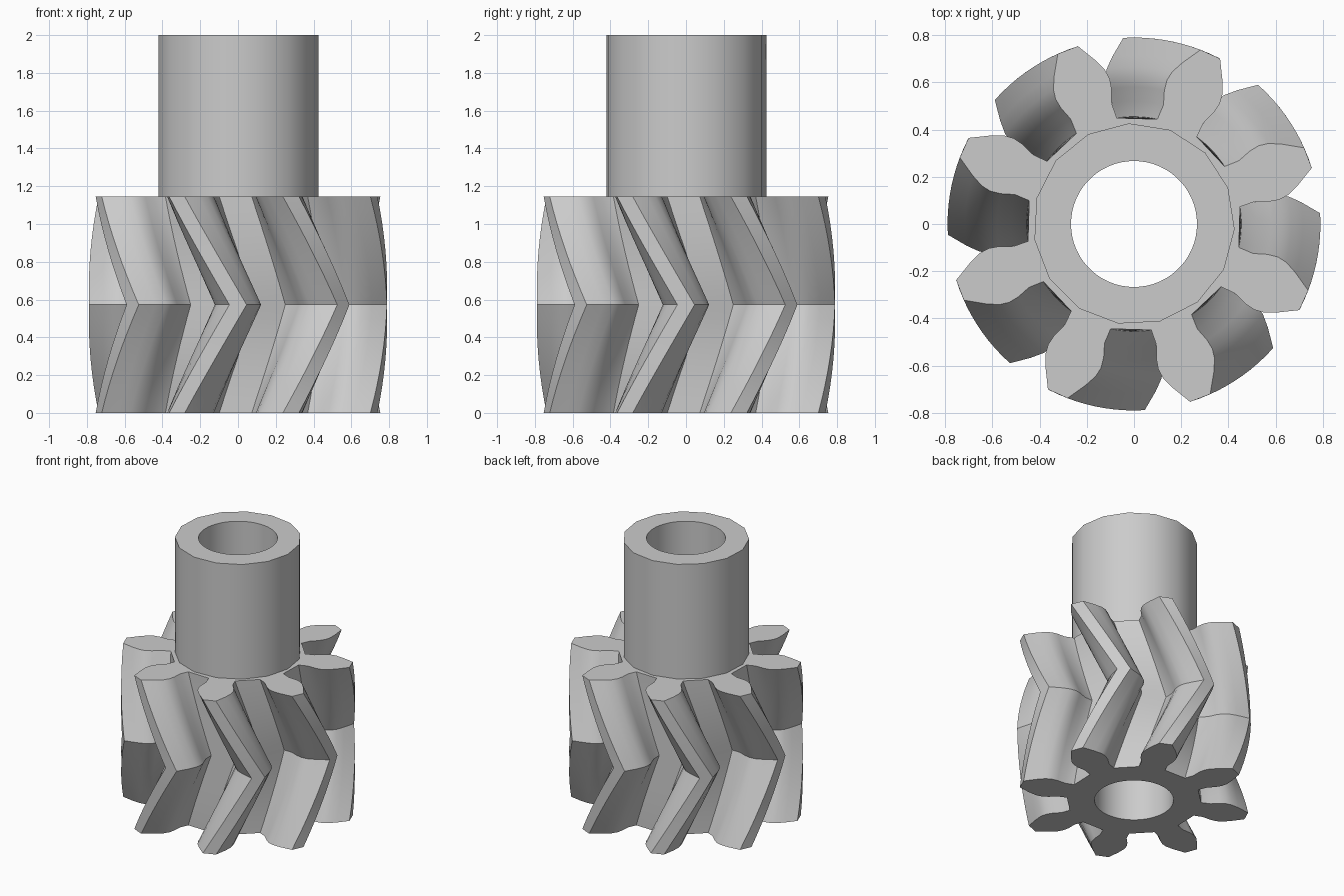
import bpy, bmesh, math

if "Cube" in bpy.data.objects:
    bpy.data.objects.remove(bpy.data.objects["Cube"])

TEETH = 8
GEAR_TOP, SHAFT_TOP = 1.145, 2.0
MID = GEAR_TOP / 2
TWIST = 24.2          # degrees the teeth swing between the middle and each end
BORE_R, SHAFT_R = 0.267, 0.427

steel = bpy.data.materials.new("grey_steel")
steel.diffuse_color = (0.6, 0.6, 0.6, 1)
steel.use_nodes = True
steel.node_tree.nodes["Principled BSDF"].inputs["Base Color"].default_value = steel.diffuse_color

# Half of one tooth: radius and half angle, from root to tip
FLANK = [(0.455, 11.6), (0.52, 10.3), (0.58, 11.4), (0.625, 11.3),
         (0.665, 10.1), (0.715, 7.4), (0.79, 3.3)]
TOOTH = [(r, -a) for r, a in FLANK] + [(r, a) for r, a in reversed(FLANK)]
GEAR_PROFILE = [(r, a + 360 / TEETH * i) for i in range(TEETH) for r, a in TOOTH]
SHAFT_PROFILE = [(SHAFT_R, 21 + 24 * i) for i in range(15)]
BORE_PROFILE = [(BORE_R, 6 * i) for i in range(60)]


def ring(bm, profile, z, turn=0.0):
    """Closed loop of vertices from polar points."""
    return [bm.verts.new((r * math.cos(math.radians(a + turn)),
                          r * math.sin(math.radians(a + turn)), z))
            for r, a in profile]


def wall(bm, low, high):
    n = len(low)
    for i in range(n):
        j = (i + 1) % n
        bm.faces.new((low[i], low[j], high[j], high[i]))


def cap(bm, outer, inner):
    """Flat end face between an outer and an inner loop."""
    edges = []
    for loop in (outer, inner):
        for a, b in zip(loop, loop[1:] + loop[:1]):
            edges.append(bm.edges.get((a, b)) or bm.edges.new((a, b)))
    bmesh.ops.triangle_fill(bm, edges=edges, use_beauty=True, use_dissolve=False)


def finish(bm, name):
    bmesh.ops.recalc_face_normals(bm, faces=bm.faces[:])
    mesh = bpy.data.meshes.new(name)
    bm.to_mesh(mesh)
    bm.free()
    mesh.materials.append(steel)
    obj = bpy.data.objects.new(name, mesh)
    bpy.context.collection.objects.link(obj)
    bpy.ops.object.select_all(action='DESELECT')
    obj.select_set(True)
    bpy.context.view_layer.objects.active = obj
    bpy.ops.object.shade_smooth_by_angle(angle=math.radians(28))


# Herringbone gear: the profile twists back and forth about the middle
bm = bmesh.new()
STEPS = 16
rings = []
for k in range(STEPS + 1):
    z = GEAR_TOP * k / STEPS
    rings.append(ring(bm, GEAR_PROFILE, z, -TWIST * abs(z - MID) / MID))
for low, high in zip(rings, rings[1:]):
    wall(bm, low, high)
bore_low, bore_high = ring(bm, BORE_PROFILE, 0), ring(bm, BORE_PROFILE, GEAR_TOP)
wall(bm, bore_low, bore_high)
cap(bm, rings[0], bore_low)
cap(bm, rings[-1], ring(bm, SHAFT_PROFILE, GEAR_TOP))
finish(bm, "herringbone_gear")

# Hollow shaft standing on the gear
bm = bmesh.new()
outer = [ring(bm, SHAFT_PROFILE, z) for z in (GEAR_TOP, SHAFT_TOP)]
inner = [ring(bm, BORE_PROFILE, z) for z in (GEAR_TOP, SHAFT_TOP)]
wall(bm, *outer)
wall(bm, *inner)
cap(bm, outer[1], inner[1])
finish(bm, "hollow_shaft")
